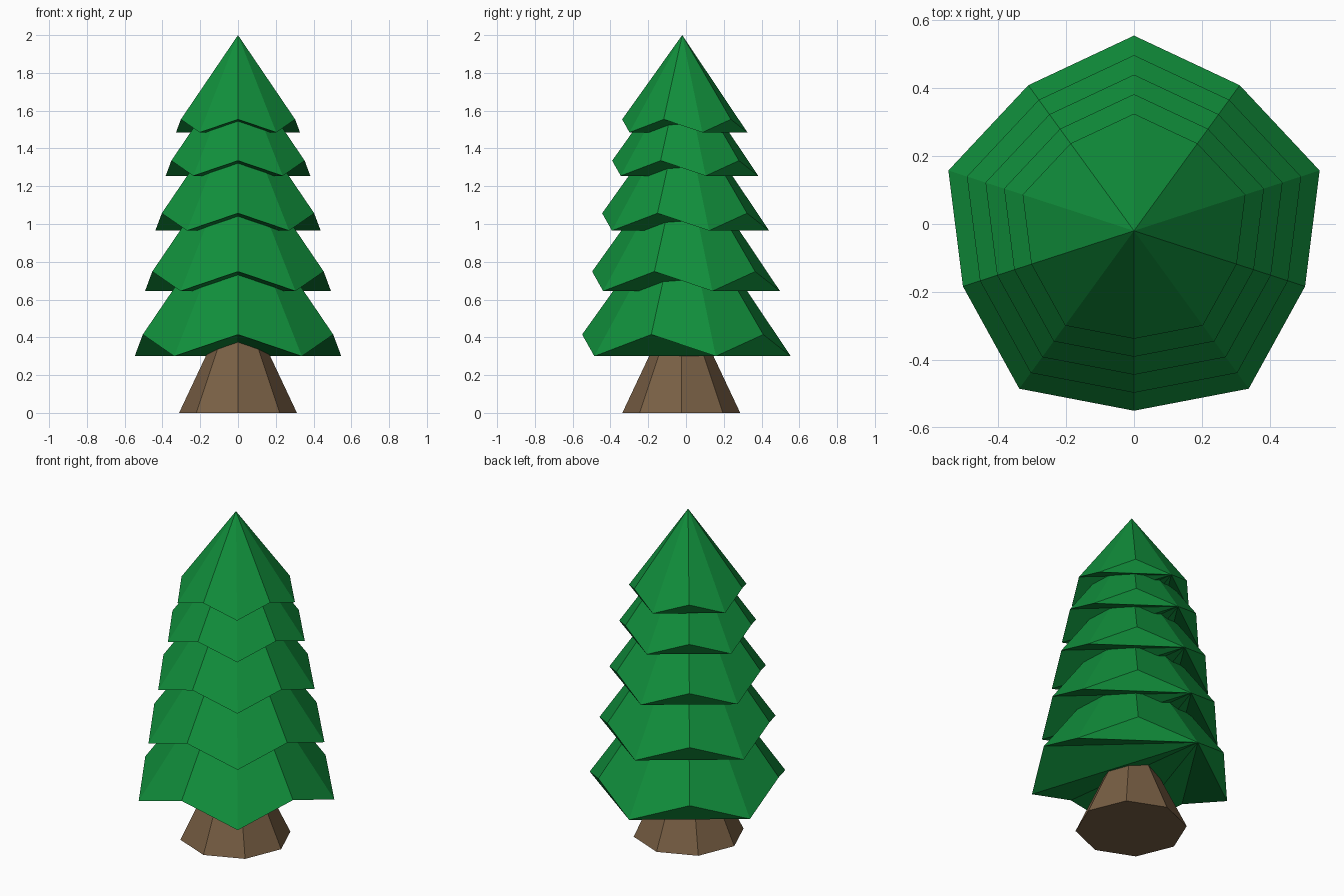
import bpy
import bmesh
from math import radians, cos, sin
from mathutils import Vector

cube = bpy.data.objects.get("Cube")
if cube:
    bpy.data.objects.remove(cube, do_unlink=True)


def make_material(name, color):
    mat = bpy.data.materials.new(name)
    mat.use_nodes = True
    mat.diffuse_color = color
    mat.node_tree.nodes["Principled BSDF"].inputs["Base Color"].default_value = color
    return mat


def make_object(name, bm, mat):
    bmesh.ops.recalc_face_normals(bm, faces=bm.faces[:])
    mesh = bpy.data.meshes.new(name)
    bm.to_mesh(mesh)
    bm.free()
    mesh.materials.append(mat)
    obj = bpy.data.objects.new(name, mesh)
    bpy.context.collection.objects.link(obj)
    return obj


leaf_green = make_material("leaf_green", (0.0055, 0.275, 0.045, 1))
bark_brown = make_material("bark_brown", (0.19, 0.115, 0.058, 1))

CENTRE_Y = -0.02
SIDES = 10


def foliage_tier(name, scale, base_z):
    """Zigzag-rimmed cone: raised points alternate with drooping tips."""
    bm = bmesh.new()
    rim = []
    for i in range(SIDES):
        angle = radians(-90 + 36 * i)
        radius, lift = (0.575, 0) if i % 2 else (0.53, 0.115)
        rim.append(bm.verts.new(Vector((radius * cos(angle), radius * sin(angle), lift)) * scale))
    apex = bm.verts.new((0, 0, 0.858 * scale))
    for i in range(SIDES):
        bm.faces.new((rim[i], rim[(i + 1) % SIDES], apex))
    # Underside fans out from the rear tip
    rear = SIDES // 2
    for k in range(1, SIDES - 1):
        a, b = (rear + k) % SIDES, (rear + k + 1) % SIDES
        bm.faces.new((rim[rear], rim[b], rim[a]))
    obj = make_object(name, bm, leaf_green)
    obj.location = (0, CENTRE_Y, base_z)


# Foliage, from the bottom tier up
for n, base_z in enumerate((0.3, 0.645, 0.965, 1.255, 1.485)):
    foliage_tier(f"foliage_tier_{n + 1}", 1 - 0.1 * n, base_z)

# Tapered eight-sided trunk
bm = bmesh.new()
bmesh.ops.create_cone(bm, cap_ends=True, segments=8, radius1=0.312, radius2=0.1, depth=0.45)
trunk = make_object("trunk", bm, bark_brown)
trunk.location = (0, CENTRE_Y - 0.005, 0.225)
